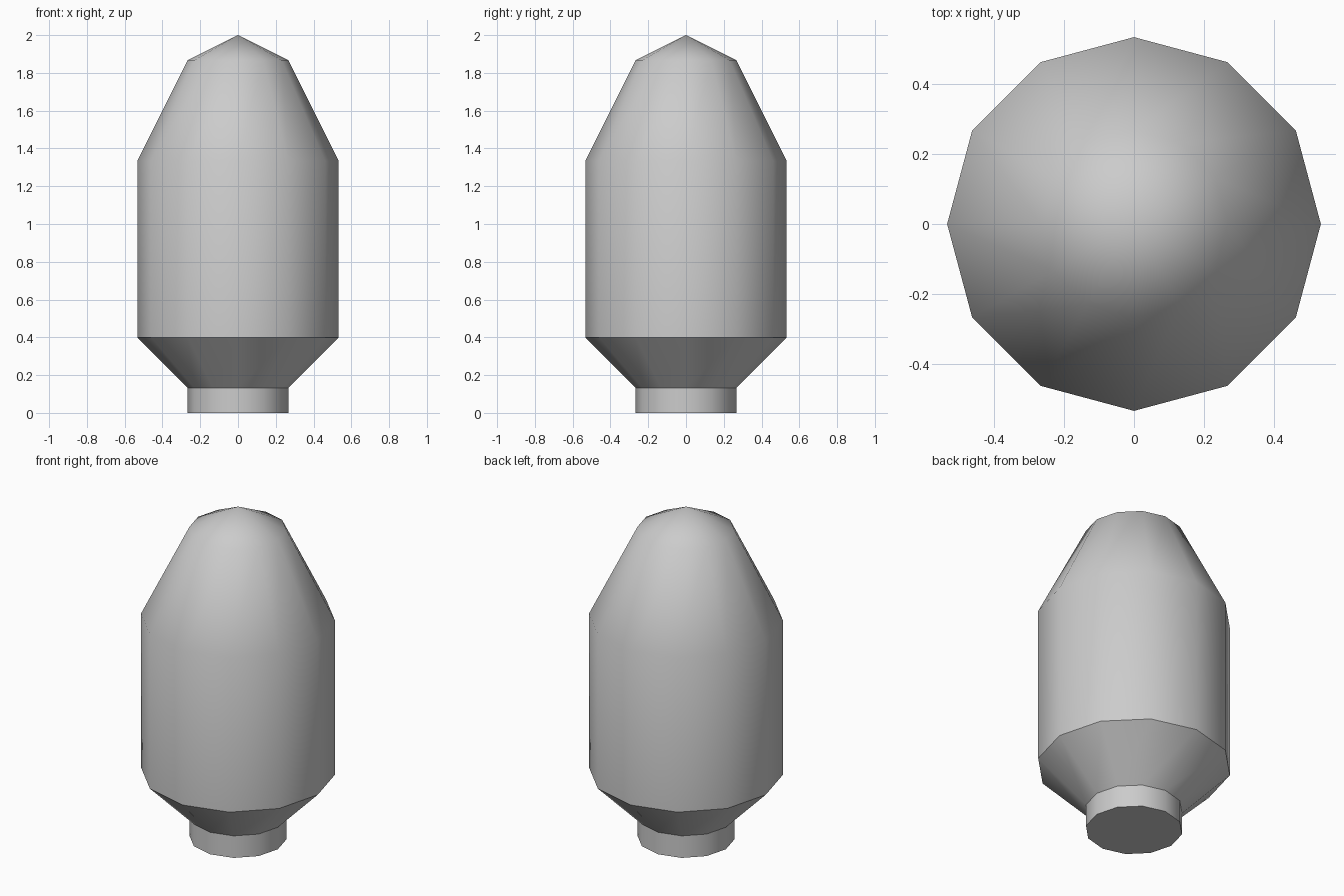
import bpy, bmesh, math

if "Cube" in bpy.data.objects:
    bpy.data.objects.remove(bpy.data.objects["Cube"])

SIDES = 12
# Profile from base to shoulder: (radius, height)
PROFILE = [(0.267, 0), (0.267, 0.133), (0.533, 0.4), (0.533, 1.333), (0.267, 1.867)]
TIP = (0, 0, 2)

bm = bmesh.new()


def ring(r, z):
    return [bm.verts.new((r * math.cos(2 * math.pi * i / SIDES),
                          r * math.sin(2 * math.pi * i / SIDES), z)) for i in range(SIDES)]


rings = [ring(r, z) for r, z in PROFILE]

# Base cap
bm.faces.new(rings[0][::-1])

# Neck, flare, body and taper walls
for lo, hi in zip(rings, rings[1:]):
    for i in range(SIDES):
        j = (i + 1) % SIDES
        bm.faces.new((lo[i], lo[j], hi[j], hi[i]))

# Pointed top
tip = bm.verts.new(TIP)
for i in range(SIDES):
    bm.faces.new((rings[-1][i], rings[-1][(i + 1) % SIDES], tip))

mesh = bpy.data.meshes.new("capsule_body")
bm.to_mesh(mesh)
bm.free()
body = bpy.data.objects.new("capsule_body", mesh)
bpy.context.collection.objects.link(body)

# Smooth sides, crisp creases at the neck and flare
bpy.context.view_layer.objects.active = body
body.select_set(True)
bpy.ops.object.shade_smooth_by_angle(angle=math.radians(40))
